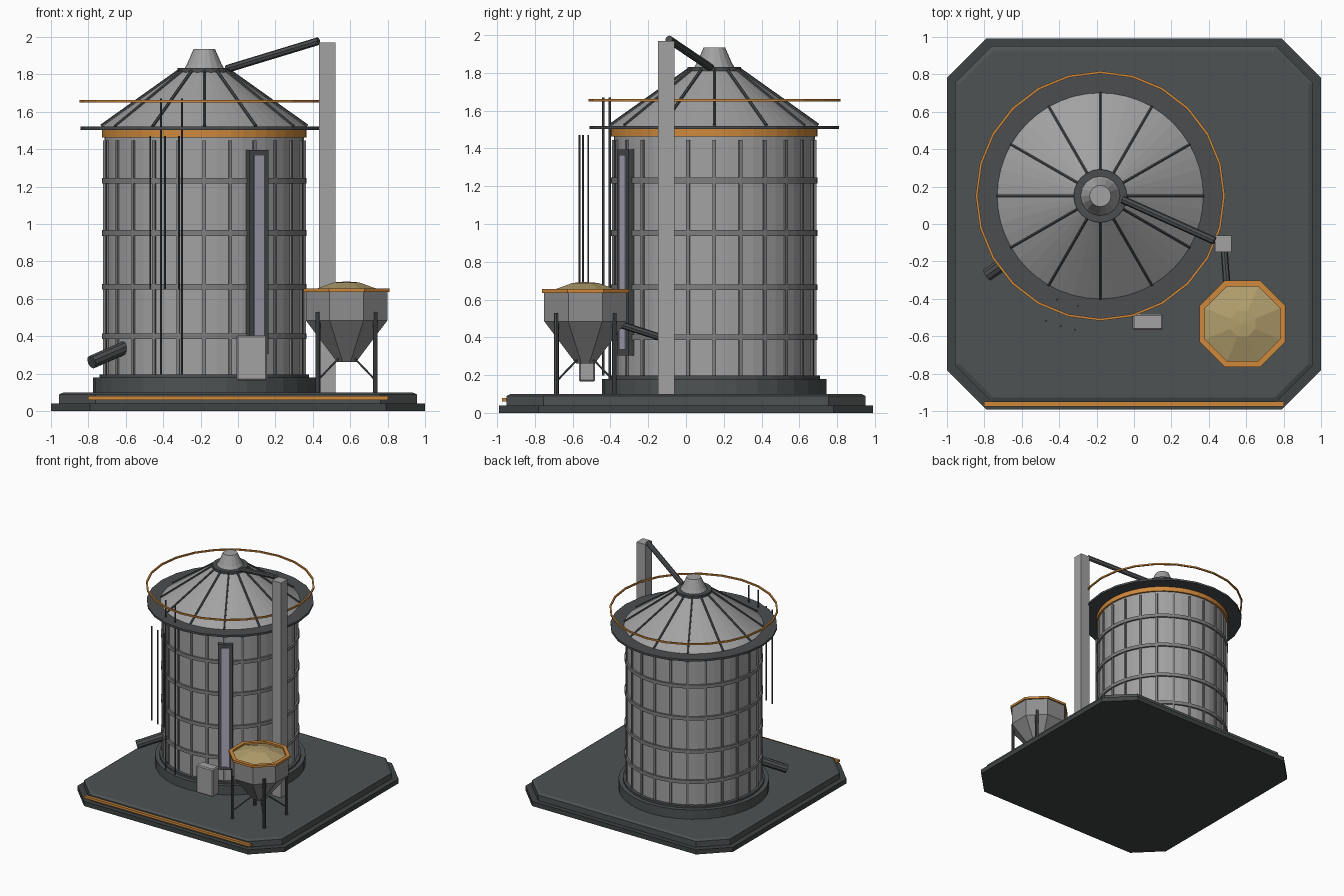
import bpy, bmesh, math
from mathutils import Vector, Matrix

if "Cube" in bpy.data.objects:
    bpy.data.objects.remove(bpy.data.objects["Cube"])

def mat(name, r, g, b):
    m = bpy.data.materials.new(name)
    m.diffuse_color = (r, g, b, 1)
    m.use_nodes = True
    m.node_tree.nodes["Principled BSDF"].inputs["Base Color"].default_value = m.diffuse_color
    return m

STEEL = mat("light steel", .36, .36, .36)
HOPPER = mat("hopper steel", .27, .27, .275)
BAND = mat("band steel", .21, .21, .21)
TRIM = mat("dark trim", .07, .075, .078)
SLAB = mat("slab grey", .075, .085, .085)
EDGE = mat("slab edge", .05, .056, .056)
ORANGE = mat("orange", .62, .25, .045)
GRAIN = mat("grain", .44, .34, .15)
GLASS = mat("lilac glass", .42, .40, .50)

SX, SY = -.18, .15      # silo axis
HX, HY = .58, -.533     # hopper axis

def finish(name, bm, m):
    bmesh.ops.recalc_face_normals(bm, faces=bm.faces)
    me = bpy.data.meshes.new(name)
    bm.to_mesh(me)
    bm.free()
    me.materials.append(m)
    ob = bpy.data.objects.new(name, me)
    bpy.context.collection.objects.link(ob)
    return ob

def lathe(name, profile, m, c=(SX, SY), n=32, phase=0, closed=False):
    """Spin (radius, z) points; open profiles get end caps."""
    bm = bmesh.new()
    rings = []
    for r, z in profile:
        rings.append([bm.verts.new((c[0] + r * math.cos(phase + 2 * math.pi * i / n),
                                    c[1] + r * math.sin(phase + 2 * math.pi * i / n), z))
                      for i in range(n)])
    pairs = list(zip(rings, rings[1:]))
    if closed:
        pairs.append((rings[-1], rings[0]))
    else:
        bm.faces.new(rings[0])
        bm.faces.new(rings[-1])
    for a, b in pairs:
        for i in range(n):
            j = (i + 1) % n
            bm.faces.new((a[i], a[j], b[j], b[i]))
    return finish(name, bm, m)

def add_box(bm, center, size, angle=0):
    mx = Matrix.Translation(center) @ Matrix.Rotation(angle, 4, 'Z') @ Matrix.Diagonal((*size, 1))
    bmesh.ops.create_cube(bm, size=1, matrix=mx)

def box(name, center, size, m, angle=0, bevel=0):
    bm = bmesh.new()
    add_box(bm, center, size, angle)
    ob = finish(name, bm, m)
    if bevel:
        b = ob.modifiers.new("bevel", 'BEVEL')
        b.width, b.segments = bevel, 1
    return ob

def add_tube(bm, a, b, r, n=8):
    a, b = Vector(a), Vector(b)
    d = b - a
    mx = Matrix.Translation((a + b) / 2) @ d.to_track_quat('Z', 'Y').to_matrix().to_4x4()
    bmesh.ops.create_cone(bm, cap_ends=True, segments=n, radius1=r, radius2=r,
                          depth=d.length, matrix=mx)

def tubes(name, segs, r, m, n=8):
    bm = bmesh.new()
    for a, b in segs:
        add_tube(bm, a, b, r, n)
    return finish(name, bm, m)

def polar(r, deg, z):
    """Point around the silo axis; 0 degrees is +x."""
    t = math.radians(deg)
    return Vector((SX + r * math.cos(t), SY + r * math.sin(t), z))

def slab(name, hx, hy, cut, layers, m):
    """Chamfered square slab; layers are (inset, z)."""
    bm = bmesh.new()
    rings = []
    for inset, z in layers:
        x, y, c = hx - inset, hy - inset, cut - inset * .59
        pts = [(x, y - c), (x - c, y), (c - x, y), (-x, y - c),
               (-x, c - y), (c - x, -y), (x - c, -y), (x, c - y)]
        rings.append([bm.verts.new((px, py, z)) for px, py in pts])
    bm.faces.new(rings[0])
    bm.faces.new(rings[-1])
    for a, b in zip(rings, rings[1:]):
        for i in range(8):
            bm.faces.new((a[i], a[i - 1], b[i - 1], b[i]))
    return finish(name, bm, m)

# Ground slabs and front stripe
slab("lower_slab", 1, .99, .21, [(0, 0), (0, .04)], EDGE)
slab("upper_slab", .955, .95, .195, [(0, .04), (0, .09), (.022, .1)], SLAB)
box("front_stripe", (0, -.962, .07), (1.6, .026, .02), ORANGE)

# Silo plinth, wall and bands
lathe("plinth", [(.595, .1), (.595, .18)], SLAB)
lathe("plinth_ring", [(.56, .18), (.56, .197)], TRIM)
lathe("silo_wall", [(.532, .19), (.532, 1.5)], STEEL, n=48)
for z in (.40, .665, .952, 1.23):
    lathe("wall_band", [(.52, z - .015), (.547, z - .015), (.547, z + .015), (.52, z + .015)],
          BAND, n=48, closed=True)
lathe("eave_band", [(.547, 1.463), (.547, 1.505)], ORANGE, n=48)

# Vertical wall ribs
bm = bmesh.new()
for i in range(24):
    add_box(bm, polar(.532, i * 15, .82), (.02, .018, 1.25), math.radians(i * 15))
finish("wall_ribs", bm, BAND)

# Walkway deck and guard rail
lathe("deck", [(.66, 1.503), (.66, 1.52)], TRIM, n=24)
lathe("guard_rail", [(.654, 1.648), (.667, 1.648), (.667, 1.661), (.654, 1.661)],
      ORANGE, n=24, closed=True)

# Roof, roof ribs, collar and cap
lathe("roof", [(.553, 1.518), (.135, 1.815)], STEEL, n=48)
tubes("roof_ribs", [(polar(.55, a, 1.523), polar(.13, a, 1.822)) for a in range(0, 360, 30)],
      .009, TRIM, 6)
lathe("roof_collar", [(.142, 1.808), (.142, 1.832)], TRIM, n=24)
lathe("roof_cap", [(.105, 1.832), (.092, 1.855), (.057, 1.935)], STEEL, n=16)

# Sight glass in its dark frame
a = -59
box("glass_frame", polar(.548, a, .85), (.035, .118, 1.09), TRIM, math.radians(a))
box("sight_glass", polar(.566, a, .85), (.008, .062, 1.03), GLASS, math.radians(a))

# Ladder rails and cage rods
tubes("ladder_rails", [(polar(.60, a, .197), polar(.60, a, 1.67)) for a in (-112.7, -101.5)],
      .006, TRIM, 6)
tubes("cage_rods", [(polar(.727, a, .65), polar(.727, a, 1.47)) for a in (-113.4, -106.8, -100.7)],
      .005, TRIM, 6)

# Control box and side discharge pipe
box("control_box", (.073, -.523, .285), (.163, .085, .24), STEEL, bevel=.008)
tubes("discharge_pipe", [(polar(.49, 215, .35), polar(.735, 215, .262))], .036, TRIM, 10)

# Elevator leg and its spouts
box("elevator_leg", (.476, -.105, 1.035), (.087, .087, 1.87), STEEL)
tubes("roof_spout", [((.43, -.09, 1.977), (-.06, .13, 1.828))], .021, TRIM, 8)
tubes("hopper_spout", [((.48, -.12, .395), (.50, -.38, .478))], .019, TRIM, 8)

# Octagonal hopper; radii are given across the flats
def octagon(name, prof, m, closed=False):
    k = 1 / math.cos(math.pi / 8)
    return lathe(name, [(r * k, z) for r, z in prof], m, (HX, HY), 8, math.pi / 8, closed)

octagon("hopper", [(.05, .262), (.218, .485), (.218, .64)], HOPPER)
octagon("hopper_rim", [(.2, .636), (.23, .636), (.23, .655), (.2, .655)], ORANGE, True)
octagon("grain_mound", [(.205, .638), (.068, .688), (.002, .693)], GRAIN)

# Hopper legs and struts
corners = [(sx, sy) for sx in (-1, 1) for sy in (-1, 1)]
tubes("hopper_legs", [((HX + .153 * x, HY + .153 * y, .1), (HX + .153 * x, HY + .153 * y, .53))
                      for x, y in corners], .013, TRIM, 8)
tubes("hopper_struts", [((HX + .15 * x, HY + .15 * y, .17), (HX + .04 * x, HY + .04 * y, .285))
                        for x, y in corners], .006, TRIM, 6)
